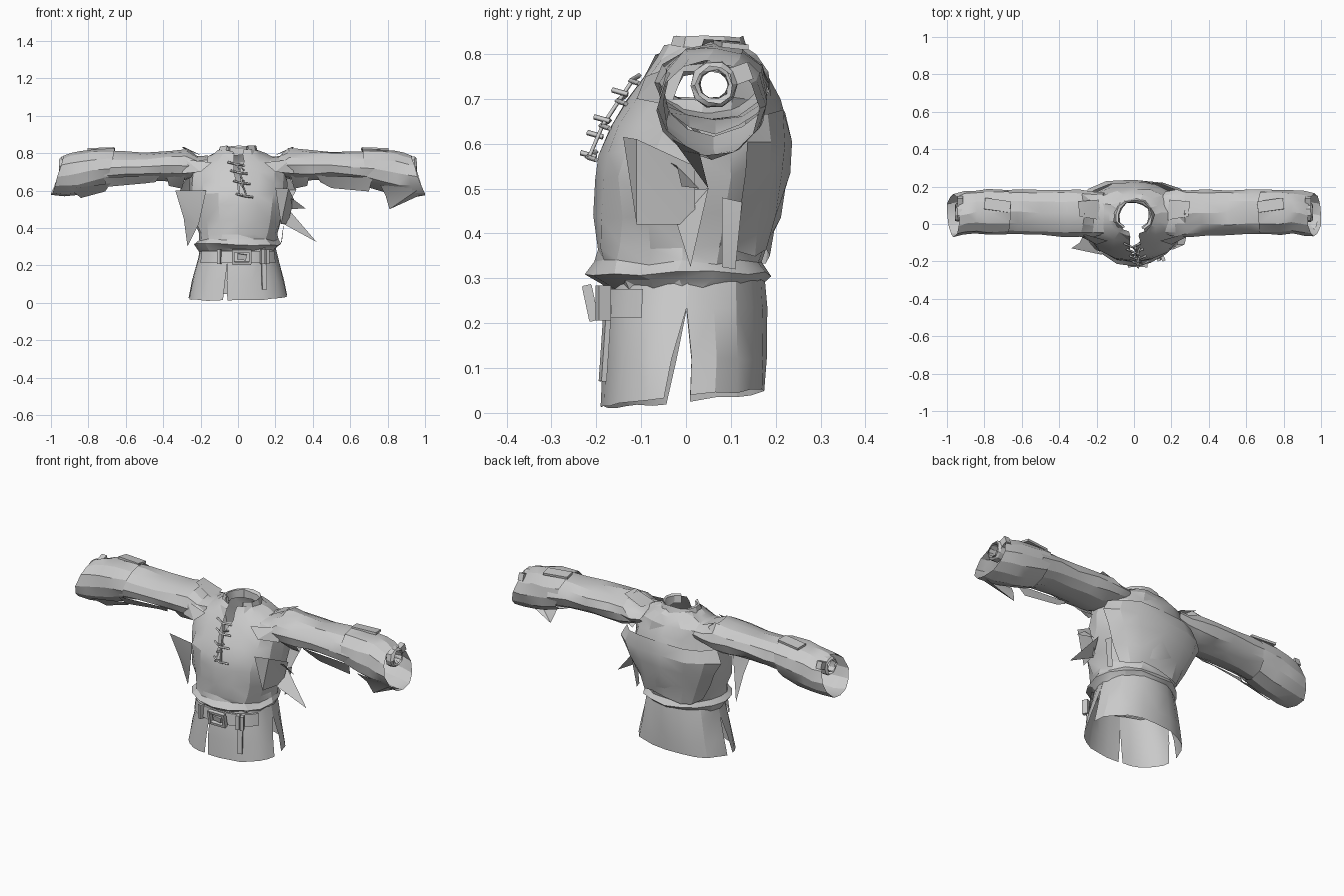
import bpy, bmesh, math, random
from mathutils import Vector

random.seed(4)
if "Cube" in bpy.data.objects:
    bpy.data.objects.remove(bpy.data.objects["Cube"])

cloth = bpy.data.materials.new("grey cloth")
cloth.use_nodes = True
GREY = (0.6, 0.6, 0.6, 1)
cloth.diffuse_color = GREY
cloth.node_tree.nodes["Principled BSDF"].inputs["Base Color"].default_value = GREY


def add(name, bm, angle=22):
    me = bpy.data.meshes.new(name)
    bm.to_mesh(me)
    bm.free()
    me.materials.append(cloth)
    me.shade_smooth()
    me.set_sharp_from_angle(angle=math.radians(angle))
    ob = bpy.data.objects.new(name, me)
    bpy.context.collection.objects.link(ob)
    return ob


def arc(z, rx, y0, y1, a0=-90, a1=270, n=20, square=0.9):
    """Horizontal rounded arc, angles in degrees with -90 at the front."""
    pts = []
    for i in range(n + 1):
        a = math.radians(a0 + (a1 - a0) * i / n)
        c, s = math.cos(a), math.sin(a)
        x = rx * math.copysign(abs(c) ** square, c)
        y = (y0 + y1) / 2 + (y1 - y0) / 2 * math.copysign(abs(s) ** square, s)
        pts.append(Vector((x, y, z)))
    return pts


def skin(name, rows, jitter=0.0, ragged=0.0, drop=None):
    """Skin rows of points; the first row can get a ragged edge."""
    bm = bmesh.new()
    grid = []
    for r, row in enumerate(rows):
        line = []
        for p in row:
            q = p + Vector([random.uniform(-jitter, jitter) for _ in range(3)])
            if r == 0:
                q.z += random.uniform(-ragged, ragged)
            line.append(bm.verts.new(q))
        # close the seam where a row meets itself
        if (row[0] - row[-1]).length < 0.001:
            bm.verts.remove(line[-1])
            line[-1] = line[0]
        grid.append(line)
    for a, b in zip(grid, grid[1:]):
        for i in range(len(a) - 1):
            bm.faces.new(dict.fromkeys((a[i], a[i + 1], b[i + 1], b[i])))
    if drop:
        bad = [f for f in bm.faces if drop(f.calc_center_median())]
        bmesh.ops.delete(bm, geom=bad, context="FACES")
    bmesh.ops.triangulate(bm, faces=bm.faces)
    return add(name, bm)


def shard(name, *pts):
    bm = bmesh.new()
    bm.faces.new([bm.verts.new(p) for p in pts])
    bmesh.ops.triangulate(bm, faces=bm.faces)
    return add(name, bm)


def box(name, loc, size, turn=(0, 0, 0)):
    bm = bmesh.new()
    bmesh.ops.create_cube(bm, size=1)
    for v in bm.verts:
        v.co = Vector([c * s for c, s in zip(v.co, size)])
    ob = add(name, bm)
    ob.location = loc
    ob.rotation_euler = [math.radians(t) for t in turn]
    return ob


def cord(name, pts, r=0.006):
    cu = bpy.data.curves.new(name, "CURVE")
    cu.dimensions = "3D"
    cu.bevel_depth, cu.bevel_resolution = r, 0
    cu.use_fill_caps = True
    sp = cu.splines.new("POLY")
    sp.points.add(len(pts) - 1)
    for p, q in zip(sp.points, pts):
        p.co = (*q, 1)
    cu.materials.append(cloth)
    ob = bpy.data.objects.new(name, cu)
    bpy.context.collection.objects.link(ob)


# Torso with a narrow front neck slit and small arm holes
def in_armhole(c):
    return abs(c.x) > 0.15 and 0 < c.y < 0.13 and 0.68 < c.z < 0.77


body = [(.255, .19, -.155, .155, 0), (.29, .212, -.188, .165, 0), (.31, .235, -.222, .19, 0),
        (.335, .212, -.2, .175, 0), (.37, .215, -.2, .185, 0), (.44, .24, -.205, .205, 0),
        (.52, .26, -.205, .222, 0), (.58, .265, -.195, .23, 0), (.64, .265, -.168, .222, 1),
        (.70, .26, -.13, .205, 3), (.755, .22, -.092, .19, 6), (.795, .14, -.065, .165, 10),
        (.815, .105, -.045, .13, 14)]
skin("torso", [arc(z, rx, y0, y1, -90 + g, 270 - g, 16, .95) for z, rx, y0, y1, g in body],
     jitter=0.007, ragged=0.012, drop=in_armhole)
skin("collar", [arc(z, r, y0, y1, -62, 236, 10) for z, r, y0, y1 in
                [(.79, .115, -.05, .145), (.836, .1, -.035, .13), (.83, .088, -.03, .118),
                 (.79, .08, -.025, .115)]], jitter=0.005)

# Loose back panel with wide corners below the shoulders
skin("back_panel", [arc(z, rx, -y1 * .8, y1, 26, 154, 6, 0.8) for z, rx, y1 in
                    [(.35, .2, .185), (.44, .25, .208), (.53, .3, .23), (.6, .335, .237), (.67, .3, .222)]],
     jitter=0.006, ragged=0.014)


# Skirt in three panels with tapering slits and a slanted hem
def skirt_panel(name, top, mid, low, n):
    hem = arc(.012, .265, -.19, .176, *low, n)
    for p in hem:
        p.z += .1 * (p.y + .19) + .025 * p.x
    rows = [hem, arc(.12, .245, -.186, .181, *mid, n),
            arc(.235, .215, -.175, .18, *top, n), arc(.295, .2, -.165, .174, *top, n)]
    skin(name, rows, jitter=0.0025, ragged=0.004)


skirt_panel("skirt_back", (0, 180), (3, 177), (4, 176), 10)
skirt_panel("skirt_front_left", (-102, 0), (-102, -7), (-100, -11), 7)
skirt_panel("skirt_front_right", (-180, -102), (-175, -104), (-171, -105), 6)

# Belt, buckle, loops and hanging strap
skin("belt", [arc(z, rx, -r, .16, -155, -25, 10) for z, rx, r in
              [(.212, .215, .188), (.212, .22, .195), (.276, .212, .19), (.276, .2, .178)]])
for s in (-1, 1):
    box("buckle_side", (.02 + s * .045, -.213, .245), (.014, .022, .075), (12, 0, 0))
    box("buckle_bar", (.02, -.213 - s * .007, .245 + s * .033), (.1, .02, .014), (12, 0, 0))
box("buckle_tongue", (.02, -.212, .245), (.05, .012, .03), (12, 8, 0))
for x in (-.1, .13, .155):
    box("belt_loop", (x, -.184, .245), (.018, .03, .078), (0, 0, x * 150))
box("belt_tail", (.14, -.18, .155), (.026, .012, .17), (-4, 0, 14))

# Lacing over the neck slit
lace = [(.57, -.208), (.64, -.178), (.695, -.142), (.74, -.112)]
for i, (z, y) in enumerate(lace):
    x = .035 - .045 * i / 3
    cord("lace_cross", [(x - .045, y + .008, z + .012), (x, y - .012, z), (x + .045, y + .008, z - .006)])
    if i < 3:
        z2, y2 = lace[i + 1]
        cord("lace_rise", [(x + .01, y - .008, z), (x - .012, y2 - .008, z2)], .005)
for z, y in ((.57, -.2), (.615, -.185), (.65, -.17), (.71, -.13)):
    cord("lace_end", [(.03, y, z), (.02, y - .035, z + .01)])


# Sleeves and cuffs, one per side
def tube_row(side, x, z0, z1, y0, y1, tilt=0, n=12):
    row = []
    for i in range(n + 1):
        a = 2 * math.pi * i / n * side
        c = math.sin(a)
        row.append(Vector((side * (x - tilt * c), (y0 + y1) / 2 + (y1 - y0) / 2 * math.cos(a),
                           (z0 + z1) / 2 + (z1 - z0) / 2 * c)))
    return row


arm = [(.16, .69, .782, -.06, .17, 0), (.22, .675, .785, -.065, .178, 0), (.29, .65, .822, -.066, .184, .02),
       (.38, .65, .815, -.066, .183, .02), (.5, .655, .806, -.06, .18, 0), (.62, .648, .808, -.056, .18, 0),
       (.74, .625, .815, -.05, .18, 0)]
cuff = [(.68, .62, .822, -.055, .185, .02), (.78, .59, .822, -.058, .185, .01), (.85, .575, .815, -.052, .182, .01),
        (.91, .568, .8, -.06, .175, .02), (.965, .572, .785, -.068, .165, .035)]
wrist = [(.955, .69, .772, .02, .105), (.945, .68, .782, .01, .115), (.915, .68, .785, .01, .115),
         (.905, .7, .765, .03, .095), (.955, .7, .763, .03, .095)]
for side, word, drop in ((1, "left", .025), (-1, "right", 0)):
    skin(word + "_sleeve", [tube_row(side, *r) for r in arm], jitter=0.006)
    skin(word + "_cuff", [tube_row(side, *r) for r in cuff], jitter=0.005)
    skin(word + "_wrist_band", [tube_row(side, *r, 0, 10) for r in wrist], jitter=0.003)
    box(word + "_cuff_strap", (side * .73, .1, .82), (.14, .06, .012), (-6, side * 2, side * 8))
    box(word + "_wrist_strap", (side * .93, .12, .755), (.03, .05, .04), (20, 0, 0))

    # torn shoulder edge and hanging sleeve scraps
    def S(x, y, z):
        return (side * x, y, z)
    shard(word + "_shoulder_scrap", S(.17, .02, .775), S(.29, .04, .833), S(.3, .12, .828), S(.19, .13, .785))
    shard(word + "_front_web", S(.14, -.09, .75), S(.2, -.11, .7), S(.3, -.06, .69), S(.28, -.05, .765))
    shard(word + "_sleeve_scrap", S(.42, -.03, .68), S(.72, -.04, .67), S(.7, .0, .62 - drop),
          S(.5, .01, .638 - drop), S(.44, .0, .645))
    shard(word + "_armpit_scrap", S(.28, -.03, .68), S(.38, -.02, .67), S(.37, .02, .625), S(.3, .05, .61))

# Long cuff tears
shard("left_cuff_tear", (.76, -.03, .63), (.97, -.03, .61), (.985, .03, .58), (.81, .05, .5), (.79, .02, .57))
shard("right_cuff_tear", (-.68, -.02, .64), (-.9, -.03, .61), (-.84, .03, .56), (-.71, .04, .595))

# Torn flaps along the sides of the torso
shard("left_front_flap", (.2, -.14, .615), (.27, -.11, .61), (.3, .02, .55), (.265, .02, .42), (.23, -.11, .42))
shard("left_flank_spike", (.24, -.08, .49), (.27, .05, .5), (.42, .01, .325), (.245, -.02, .42))
shard("left_upper_spike", (.25, -.06, .57), (.28, .03, .5), (.36, -.01, .505), (.3, -.02, .55))
shard("left_side_strip", (.25, .08, .48), (.25, .125, .47), (.23, .11, .32), (.235, .08, .325))
shard("right_front_flap", (-.17, -.165, .6), (-.335, -.13, .6), (-.29, -.1, .45), (-.27, -.06, .3), (-.21, -.13, .42))
